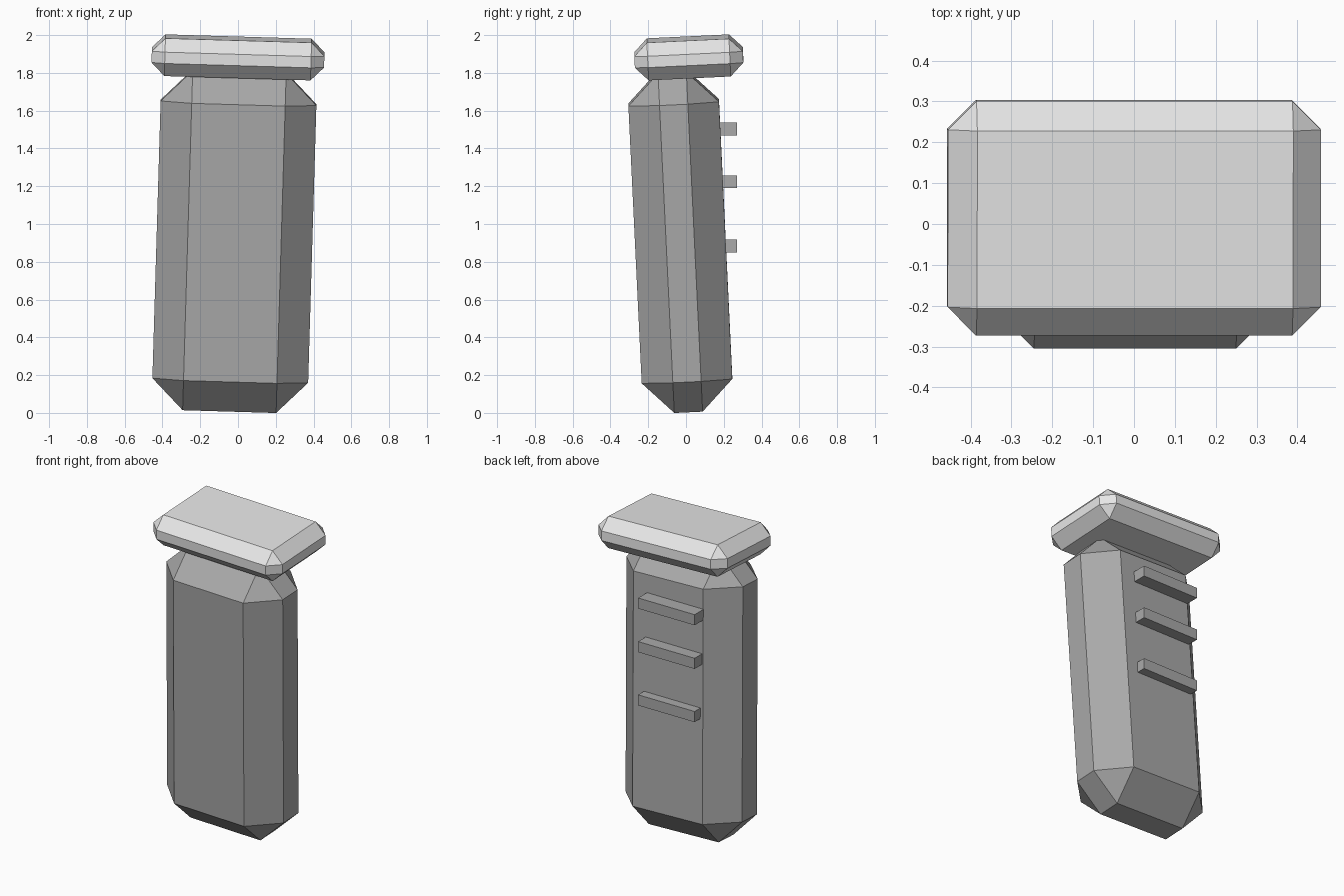
import bpy
import bmesh
from math import radians

cube = bpy.data.objects.get("Cube")
if cube:
    bpy.data.objects.remove(cube, do_unlink=True)


def make_material(name, value):
    mat = bpy.data.materials.new(name)
    mat.use_nodes = True
    colour = (value, value, value, 1)
    mat.diffuse_color = colour
    mat.node_tree.nodes["Principled BSDF"].inputs["Base Color"].default_value = colour
    return mat


def make_box(name, size, location, mat, bevel=0.0, tilt=(0, 0, 0)):
    """Flat-shaded box with optional single-segment chamfers."""
    bm = bmesh.new()
    bmesh.ops.create_cube(bm, size=1)
    bmesh.ops.scale(bm, vec=size, verts=bm.verts)
    if bevel:
        bmesh.ops.bevel(bm, geom=bm.edges[:], offset=bevel, segments=1,
                        affect='EDGES', clamp_overlap=True)
    mesh = bpy.data.meshes.new(name)
    bm.to_mesh(mesh)
    bm.free()
    mesh.materials.append(mat)
    obj = bpy.data.objects.new(name, mesh)
    obj.location = location
    obj.rotation_euler = tilt
    bpy.context.collection.objects.link(obj)
    return obj


light_grey = make_material("light_grey", 0.8)
dark_grey = make_material("dark_grey", 0.4)
lean = (radians(2.75), radians(1.7), 0)

# Leaning chamfered grip
make_box("grip_body", (0.825, 0.48, 1.80), (-0.019, -0.03, 0.909),
         dark_grey, 0.165, lean)

# Chamfered cap plate on top
make_box("top_cap", (0.914, 0.575, 0.20), (0, 0.015, 1.882),
         light_grey, 0.07, lean)

# Upright ribs across the back
for i, z in enumerate((1.503, 1.224, 0.883)):
    make_box(f"back_rib_{i + 1}", (0.40, 0.12, 0.068), (-0.05, 0.21, z), dark_grey)
